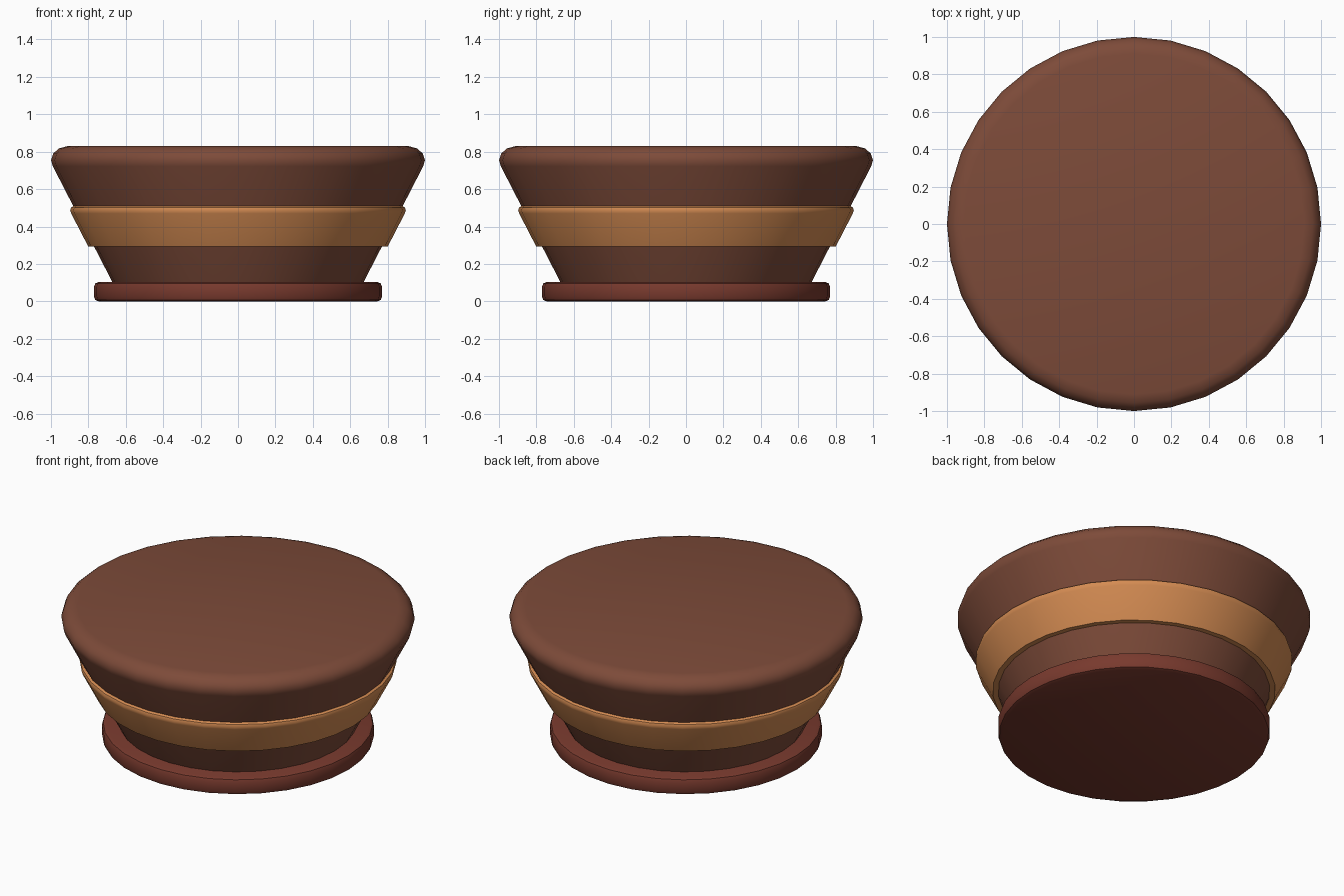
import bpy, bmesh, math

if "Cube" in bpy.data.objects:
    bpy.data.objects.remove(bpy.data.objects["Cube"])

SIDES = 32


def material(name, rgb):
    m = bpy.data.materials.new(name)
    m.diffuse_color = (*rgb, 1)
    m.use_nodes = True
    m.node_tree.nodes["Principled BSDF"].inputs["Base Color"].default_value = m.diffuse_color
    return m


def turned(name, profile, mat):
    """Closed turned solid from (radius, z) points, listed bottom to top."""
    bm = bmesh.new()
    rings = [[bm.verts.new((r * math.cos(2 * math.pi * i / SIDES),
                            r * math.sin(2 * math.pi * i / SIDES), z))
              for i in range(SIDES)] for r, z in profile]
    for lo, hi in zip(rings, rings[1:]):
        for i in range(SIDES):
            j = (i + 1) % SIDES
            bm.faces.new((lo[i], lo[j], hi[j], hi[i]))
    bm.faces.new(rings[0][::-1])
    bm.faces.new(rings[-1])
    mesh = bpy.data.meshes.new(name)
    bm.to_mesh(mesh)
    bm.free()
    mesh.materials.append(mat)
    ob = bpy.data.objects.new(name, mesh)
    bpy.context.collection.objects.link(ob)
    bpy.ops.object.select_all(action='DESELECT')
    ob.select_set(True)
    bpy.context.view_layer.objects.active = ob
    bpy.ops.object.shade_smooth_by_angle(angle=math.radians(40))
    return ob


wood = material("brown_wood", (0.205, 0.07, 0.041))
tan = material("tan_band", (0.66, 0.26, 0.085))
red = material("red_brown", (0.19, 0.042, 0.027))

# Foot disc with rounded rims
turned("base_disc", [(0.745, 0), (0.763, 0.007), (0.77, 0.025),
                     (0.77, 0.078), (0.763, 0.096), (0.745, 0.103)], red)

# Flared body with rounded top edge
turned("tapered_body", [(0.665, 0.09), (0.99, 0.722), (1.0, 0.755), (0.988, 0.79),
                        (0.957, 0.818), (0.91, 0.83)], wood)

# Raised band around the middle, sharp below and rounded above
turned("middle_band", [(0.80, 0.292), (0.892, 0.47), (0.897, 0.487),
                       (0.893, 0.501), (0.875, 0.512)], tan)
